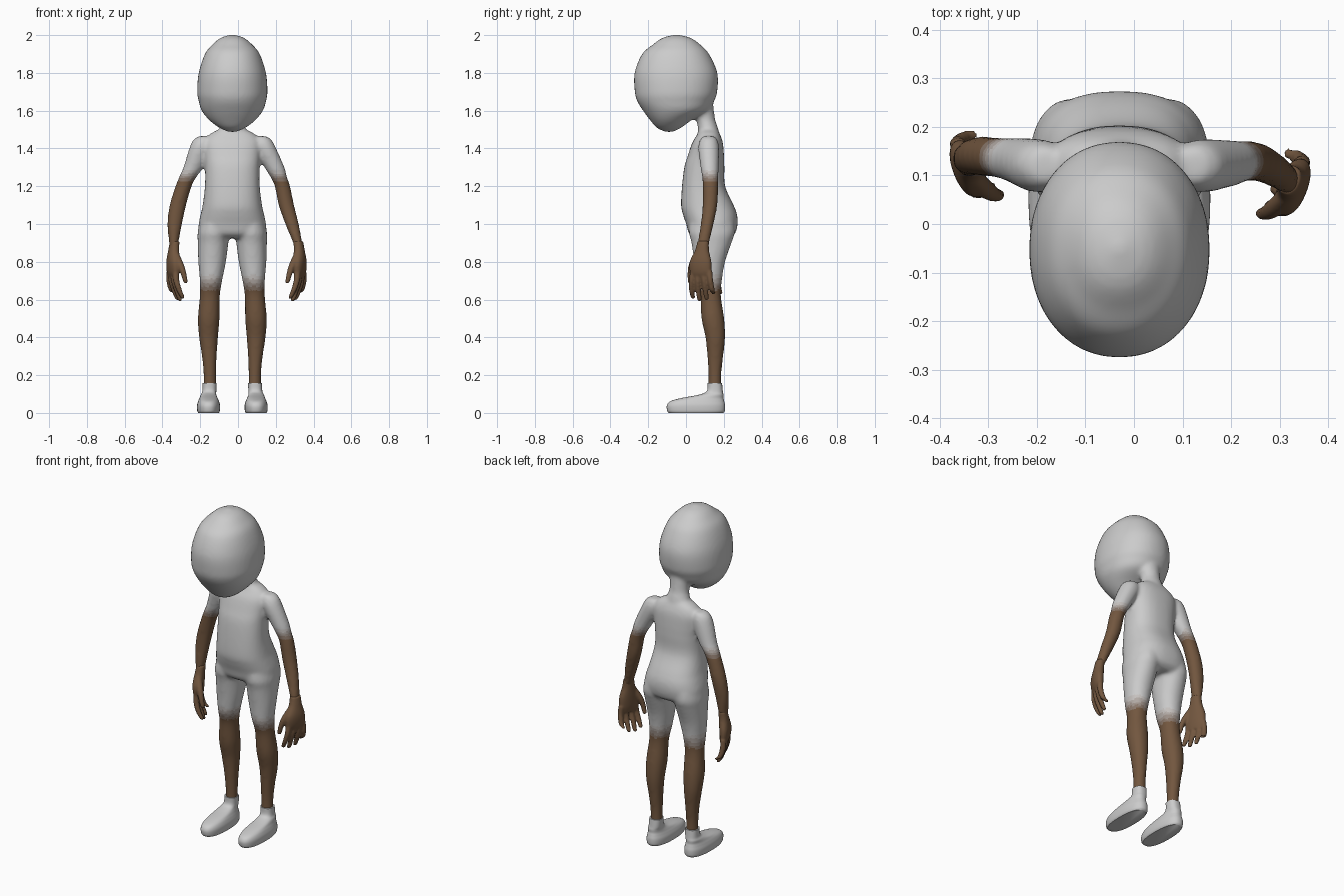
import bpy, bmesh, math
from mathutils import Matrix, Vector

CX = -0.03                       # the body's own centre line
GREY = (0.8, 0.8, 0.8)
BROWN = (0.17, 0.095, 0.05)


def spline(rows, steps=6):
    """Catmull-Rom interpolation of (x, y, z, rx, ry) rows."""
    pts = [rows[0]] + list(rows) + [rows[-1]]
    out = []
    for a, b, c, d in zip(pts, pts[1:], pts[2:], pts[3:]):
        for s in range(steps):
            t = s / steps
            out.append([0.5 * (2 * q + (r - p) * t + (2 * p - 5 * q + 4 * r - w) * t * t
                        + (3 * q - p - 3 * r + w) * t ** 3) for p, q, r, w in zip(a, b, c, d)])
    return out + [list(rows[-1])]


def loft(bm, rows, power=2.0, sides=32, matrix=Matrix()):
    """Closed tube through horizontal superellipse rings."""
    rings = []
    for x, y, z, rx, ry in spline(rows):
        ring = []
        for i in range(sides):
            a = 2 * math.pi * i / sides
            c, s = math.cos(a), math.sin(a)
            px = math.copysign(abs(c) ** (2 / power), c) * max(rx, 0.002)
            py = math.copysign(abs(s) ** (2 / power), s) * max(ry, 0.002)
            ring.append(bm.verts.new(matrix @ Vector((x + px, y + py, z))))
        rings.append(ring)
    for r, q in zip(rings, rings[1:]):
        for i in range(sides):
            j = (i + 1) % sides
            bm.faces.new((r[i], r[j], q[j], q[i]))
    bm.faces.new(rings[0])
    bm.faces.new(rings[-1])


def fused(name, bm, voxel, smooth):
    """Fuse the overlapping lofts into one smooth skin."""
    bmesh.ops.recalc_face_normals(bm, faces=bm.faces)
    me = bpy.data.meshes.new(name)
    bm.to_mesh(me)
    bm.free()
    ob = bpy.data.objects.new(name, me)
    bpy.context.collection.objects.link(ob)
    m = ob.modifiers.new("fuse", 'REMESH')
    m.mode, m.voxel_size, m.use_smooth_shade = 'VOXEL', voxel, True
    m = ob.modifiers.new("soften", 'SMOOTH')
    m.factor, m.iterations = 0.5, smooth
    dg = bpy.context.evaluated_depsgraph_get()
    baked = bpy.data.meshes.new_from_object(ob.evaluated_get(dg))
    ob.modifiers.clear()
    ob.data = baked
    baked.polygons.foreach_set("use_smooth", [True] * len(baked.polygons))
    return ob


# Blend of materials from grey suit to brown skin
LEVELS = 6
blend = []
for k in range(LEVELS):
    t = k / (LEVELS - 1)
    mat = bpy.data.materials.new("skin_blend_%d" % k)
    mat.diffuse_color = [g + (b - g) * t ** 0.6 for g, b in zip(GREY, BROWN)] + [1]
    blend.append(mat)

body = bmesh.new()

# Head and neck
loft(body, [(CX, -.09, 1.488, .02, .02), (CX, -.09, 1.51, .07, .065), (CX, -.08, 1.55, .122, .11),
            (CX, -.055, 1.6, .162, .172), (CX, -.055, 1.65, .178, .203), (CX, -.053, 1.7, .186, .218),
            (CX, -.053, 1.8, .178, .219), (CX, -.055, 1.9, .145, .177), (CX, -.05, 1.95, .105, .125),
            (CX, -.05, 1.985, .062, .075), (CX, -.05, 2.002, .01, .01)], 2.15, 48)
loft(body, [(CX, .12, 1.42, .09, .055), (CX, .117, 1.5, .07, .054), (CX, .105, 1.55, .056, .05),
            (CX, .09, 1.6, .062, .058), (CX, .05, 1.67, .09, .09)])

# Torso
loft(body, [(CX, .118, 1.505, .06, .045), (CX, .12, 1.475, .12, .06), (CX, .114, 1.43, .15, .081),
            (CX, .105, 1.36, .148, .096), (CX, .097, 1.3, .144, .106), (CX, .093, 1.2, .145, .114),
            (CX, .113, 1.1, .157, .139), (CX, .127, 1.05, .168, .143), (CX, .137, 1.0, .178, .136),
            (CX, .138, .95, .178, .122), (CX, .138, .925, .15, .09)], 2.4, 48)

# Legs
for s in (-1, 1):
    loft(body, [(CX + s * dx, y, z, rx, ry) for dx, y, z, rx, ry in (
        (.09, .137, 1.0, .085, .12), (.099, .137, .95, .085, .121), (.102, .135, .9, .081, .106),
        (.107, .125, .8, .073, .082), (.113, .122, .7, .059, .068), (.119, .13, .62, .053, .055),
        (.125, .142, .5, .057, .06), (.126, .155, .4, .05, .052), (.122, .155, .3, .039, .042),
        (.119, .153, .2, .033, .034), (.119, .153, .08, .033, .034))], 2.1)

# Arms, each with its own hang
loft(body, [(.12, .12, 1.465, .03, .03), (.128, .12, 1.445, .05, .046), (.142, .12, 1.4, .06, .055),
            (.193, .125, 1.3, .053, .048), (.215, .128, 1.25, .044, .043), (.235, .13, 1.2, .041, .041),
            (.256, .127, 1.1, .041, .039), (.286, .112, 1.0, .036, .034), (.316, .092, .9, .024, .031),
            (.322, .085, .86, .02, .028)])
loft(body, [(-.18, .12, 1.465, .03, .03), (-.187, .12, 1.445, .05, .046), (-.198, .12, 1.4, .06, .055),
            (-.236, .13, 1.3, .053, .048), (-.265, .135, 1.25, .046, .043), (-.288, .138, 1.2, .043, .041),
            (-.318, .14, 1.1, .044, .04), (-.335, .135, 1.0, .039, .035), (-.34, .128, .9, .025, .031),
            (-.34, .125, .86, .02, .028)])

skin = fused("body", body, 0.01, 7)
for mat in blend:
    skin.data.materials.append(mat)
for p in skin.data.polygons:
    x, y, z = p.center
    if abs(x - CX) > 0.187 and z < 1.32:
        t = (1.29 - z) / 0.07        # sleeve fades into the arm
    else:
        t = (0.74 - z) / 0.10        # shorts fade into the leg
    p.material_index = round(max(0, min(1, t)) * (LEVELS - 1))

# Hands: palm, four curled fingers and a thumb
for side, name, wrist in ((1, "right_hand", (.322, .09, .9)), (-1, "left_hand", (-.338, .128, .9))):
    bm = bmesh.new()
    place = (Matrix.Translation(wrist) @ Matrix.Diagonal((side, 1, 1, 1))
             @ Matrix.Rotation(-0.36, 4, 'Z'))
    loft(bm, [(-.003, 0, .01, .024, .031), (.004, -.004, -.04, .027, .038), (.01, -.01, -.1, .03, .06),
              (.01, -.01, -.155, .025, .06), (.006, -.01, -.19, .014, .05)], 2.2, 24, place)
    for y, tip, reach in ((-.053, -.065, -.295), (-.022, -.028, -.308),
                          (.011, .012, -.302), (.04, .05, -.272)):
        loft(bm, [(.01, y, -.15, .017, .016), (.01, (y + tip) / 2, -.2, .0165, .0155),
                  (-.004, tip, -.25, .015, .0145), (-.022, tip, reach + .008, .012, .012),
                  (-.024, tip, reach, .006, .006)], 2, 12, place)
    loft(bm, [(.004, -.03, -.05, .015, .018), (-.01, -.062, -.11, .019, .02),
              (-.022, -.08, -.16, .016, .015), (-.032, -.085, -.205, .012, .012),
              (-.033, -.085, -.215, .006, .006)], 2, 12, place)
    fused(name, bm, 0.006, 4).data.materials.append(blend[-1])

# Shoes
for s, name in ((-1, "left_shoe"), (1, "right_shoe")):
    bm = bmesh.new()
    x = CX + s * .126
    loft(bm, [(x, .053, 0, .055, .145), (x, .053, .012, .06, .153), (x, .053, .04, .061, .154),
              (x, .06, .062, .055, .142), (x, .085, .078, .048, .113), (x, .132, .096, .041, .066),
              (x - s * .004, .152, .115, .037, .043), (x - s * .006, .153, .157, .037, .038)], 2.4, 40)
    bmesh.ops.recalc_face_normals(bm, faces=bm.faces)
    me = bpy.data.meshes.new(name)
    bm.to_mesh(me)
    bm.free()
    ob = bpy.data.objects.new(name, me)
    bpy.context.collection.objects.link(ob)
    bpy.ops.object.select_all(action='DESELECT')
    ob.select_set(True)
    bpy.context.view_layer.objects.active = ob
    bpy.ops.object.shade_smooth_by_angle(angle=math.radians(50))
